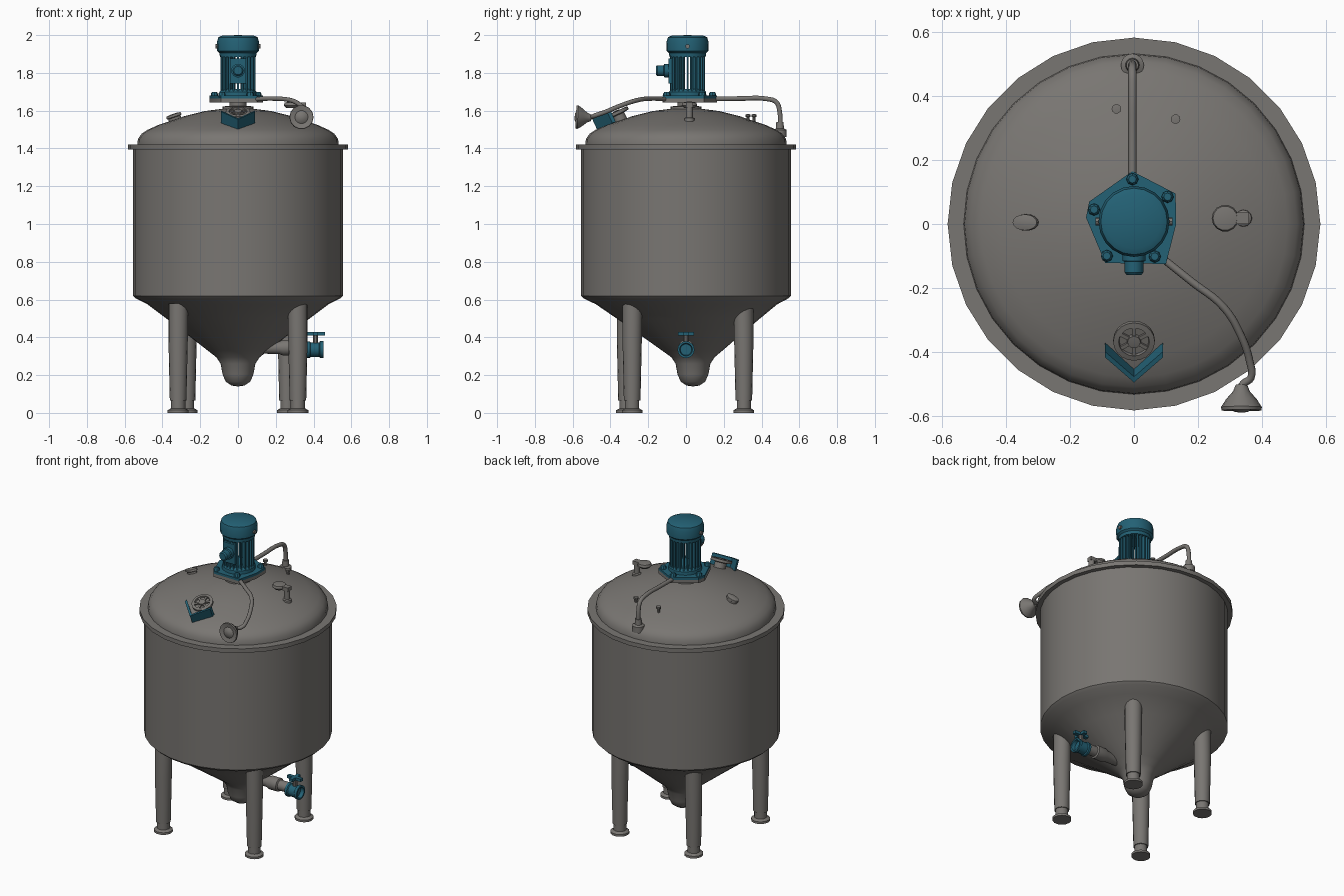
import bpy, bmesh, math
from mathutils import Vector, Matrix

if "Cube" in bpy.data.objects:
    bpy.data.objects.remove(bpy.data.objects["Cube"])


def material(name, rgb):
    m = bpy.data.materials.new(name)
    m.diffuse_color = (*rgb, 1)
    m.use_nodes = True
    m.node_tree.nodes["Principled BSDF"].inputs["Base Color"].default_value = m.diffuse_color
    return m


STEEL = material("warm grey steel", (0.19, 0.18, 0.168))
TEAL = material("teal paint", (0.017, 0.12, 0.178))


def finish(name, bm, mat, angle=35):
    bmesh.ops.remove_doubles(bm, verts=bm.verts, dist=1e-5)
    bmesh.ops.recalc_face_normals(bm, faces=bm.faces)
    me = bpy.data.meshes.new(name)
    bm.to_mesh(me)
    bm.free()
    me.materials.append(mat)
    ob = bpy.data.objects.new(name, me)
    bpy.context.collection.objects.link(ob)
    bpy.ops.object.select_all(action='DESELECT')
    ob.select_set(True)
    bpy.context.view_layer.objects.active = ob
    bpy.ops.object.shade_smooth_by_angle(angle=math.radians(angle))
    return ob


def lathe(name, profile, mat, loc=(0, 0, 0), axis=(0, 0, 1), segs=16, warp=None, angle=35):
    """Revolve (radius, height) points around an axis; ends on r = 0 close it."""
    bm = bmesh.new()
    rings = []
    for r, h in profile:
        if r == 0:
            rings.append([bm.verts.new((0, 0, h))] * segs)
        else:
            rings.append([bm.verts.new((r * math.cos(a), r * math.sin(a), h))
                          for a in (2 * math.pi * i / segs for i in range(segs))])
    for a, b in zip(rings, rings[1:]):
        for i in range(segs):
            j = (i + 1) % segs
            vs = list(dict.fromkeys((a[i], a[j], b[j], b[i])))
            if len(vs) > 2:
                bm.faces.new(vs)
    rot = Vector(axis).to_track_quat('Z', 'Y').to_matrix().to_4x4()
    bm.transform(Matrix.Translation(loc) @ rot)
    if warp:
        for v in bm.verts:
            warp(v.co)
    return finish(name, bm, mat, angle)


def cyl(name, r, h0, h1, mat, loc=(0, 0, 0), axis=(0, 0, 1), segs=16):
    return lathe(name, [(0, h0), (r, h0), (r, h1), (0, h1)], mat, loc, axis, segs)


def boxes(name, items, mat):
    """items: (size, matrix) pairs merged into one object."""
    bm = bmesh.new()
    for size, mtx in items:
        bmesh.ops.create_cube(bm, size=1, matrix=mtx @ Matrix.Diagonal((*size, 1)))
    return finish(name, bm, mat)


def prism(name, outline, z0, z1, mat):
    bm = bmesh.new()
    f = bm.faces.new([bm.verts.new((x, y, z0)) for x, y in outline])
    top = bmesh.ops.extrude_face_region(bm, geom=[f])["geom"]
    for v in top:
        if isinstance(v, bmesh.types.BMVert):
            v.co.z = z1
    return finish(name, bm, mat)


def tube(name, pts, r, mat):
    cu = bpy.data.curves.new(name, 'CURVE')
    cu.dimensions = '3D'
    cu.bevel_depth, cu.bevel_resolution, cu.resolution_u = r, 3, 5
    cu.use_fill_caps = True
    sp = cu.splines.new('BEZIER')
    sp.bezier_points.add(len(pts) - 1)
    for p, co in zip(sp.bezier_points, pts):
        p.co = co
        p.handle_left_type = p.handle_right_type = 'AUTO'
    cu.materials.append(mat)
    ob = bpy.data.objects.new(name, cu)
    bpy.context.collection.objects.link(ob)
    bpy.ops.object.select_all(action='DESELECT')
    ob.select_set(True)
    bpy.context.view_layer.objects.active = ob
    bpy.ops.object.convert(target='MESH')
    bpy.ops.object.shade_smooth_by_angle(angle=math.radians(50))


# Tank body: cylinder, cone and outlet sump, which sits slightly behind centre
def sump_shift(co):
    co.y += 0.037 * min(1, max(0, (0.6 - co.z) / 0.3))


lathe("tank_body", [(0, 0.14), (0.035, 0.145), (0.065, 0.165), (0.082, 0.205), (0.092, 0.26),
                    (0.115, 0.295), (0.16, 0.33), (0.25, 0.40), (0.38, 0.50), (0.48, 0.575),
                    (0.54, 0.605), (0.555, 0.62), (0.555, 1.40)], STEEL, segs=32, warp=sump_shift)

# Rim and domed lid
lathe("tank_rim", [(0.55, 1.395), (0.583, 1.395), (0.583, 1.422), (0.52, 1.422)], STEEL, segs=28)
lathe("domed_lid", [(0.533, 1.42), (0.53, 1.45), (0.51, 1.478), (0.48, 1.498), (0.42, 1.525),
                    (0.28, 1.572), (0.175, 1.598), (0.08, 1.61), (0, 1.613)], STEEL, segs=32)


# Legs with tops trimmed to the cone, and feet
def trim_leg(co):
    if co.z > 0.5:
        co.z = min(0.58, 0.41 + (math.hypot(co.x, co.y) - 0.25) * 0.77)


for side, x, y in (("front_left", -0.317, -0.315), ("front_right", 0.317, -0.285),
                   ("back_left", -0.27, 0.306), ("back_right", 0.262, 0.306)):
    lathe(side + "_leg", [(0, 0.065), (0.044, 0.065), (0.051, 0.38), (0.051, 0.58), (0, 0.58)],
          STEEL, (x, y, 0), segs=16, warp=trim_leg)
    lathe(side + "_foot", [(0, 0), (0.056, 0), (0.056, 0.014), (0.038, 0.024), (0.038, 0.07), (0, 0.07)],
          STEEL, (x, y, 0), segs=14)

# Drain pipe and valve
lathe("drain_pipe", [(0, 0.10), (0.03, 0.10), (0.034, 0.22), (0.042, 0.24), (0.042, 0.30), (0.032, 0.305),
                     (0.032, 0.38), (0, 0.38)], STEEL, (0, 0, 0.345), (1, 0, 0))
lathe("drain_valve", [(0, 0.43), (0.03, 0.43), (0.034, 0.452), (0.045, 0.452), (0.045, 0.435),
                      (0.038, 0.43), (0.038, 0.385), (0.044, 0.38), (0.044, 0.365), (0, 0.365)],
      TEAL, (0, 0, 0.335), (1, 0, 0))
cyl("valve_stem", 0.014, 0.365, 0.412, STEEL, (0.41, 0, 0), segs=10)
boxes("valve_handle", [((0.10, 0.024, 0.018), Matrix.Translation((0.41, 0, 0.42))),
                       ((0.024, 0.085, 0.018), Matrix.Translation((0.41, 0, 0.42)))], TEAL)

# Agitator neck and mounting plates
lathe("agitator_neck", [(0.082, 1.59), (0.082, 1.622), (0.045, 1.626), (0.045, 1.65)], STEEL)
outline = [(-0.005, 0.165), (0.13, 0.095), (0.132, 0.0), (0.10, -0.125), (-0.09, -0.122),
           (-0.15, 0.02), (-0.14, 0.07)]
prism("lower_mount_plate", outline, 1.643, 1.664, STEEL)
prism("upper_mount_plate", outline, 1.664, 1.679, TEAL)
for i, (x, y) in enumerate([(-0.005, 0.14), (0.105, 0.085), (0.065, -0.102), (-0.085, -0.10), (-0.125, 0.045)]):
    lathe(f"mount_bolt_{i + 1}", [(0, 1.67), (0.019, 1.67), (0.019, 1.69), (0.012, 1.70), (0, 1.70)],
          TEAL, (x, y, 0), segs=8)

# Motor: base, open fins, cap, terminal box
MY = 0.008
lathe("motor_base", [(0, 1.675), (0.10, 1.675), (0.098, 1.70), (0.085, 1.715), (0, 1.715)], TEAL, (0, MY, 0), segs=20)
fins = []
for i in range(24):
    m = Matrix.Translation((0, MY, 1.805)) @ Matrix.Rotation(2 * math.pi * i / 24, 4, 'Z')
    fins.append(((0.03, 0.008, 0.20), m @ Matrix.Translation((0.078, 0, 0))))
boxes("motor_fins", fins, TEAL)
lathe("motor_cap", [(0, 1.885), (0.096, 1.885), (0.098, 1.905), (0.110, 1.915), (0.111, 1.965),
                    (0.104, 1.988), (0.085, 1.997), (0, 2.0)], TEAL, (0, MY, 0), segs=20)
boxes("terminal_panel", [((0.085, 0.02, 0.13), Matrix.Translation((0, -0.083, 1.81)))], TEAL)
lathe("terminal_box", [(0, 0.08), (0.036, 0.08), (0.036, 0.115), (0.029, 0.118), (0.029, 0.152), (0.022, 0.16),
                       (0, 0.16)], TEAL, (0, 0, 1.812), (0, -1, 0), segs=14)
for sx, side in ((-1, "left"), (1, "right")):
    cyl(side + "_cap_bolt", 0.012, 0.10, 0.12, STEEL, (0, MY, 1.94), (sx, 0, 0), segs=8)

# Back pipe with flange
tube("back_pipe", [(-0.005, 0.12, 1.662), (-0.005, 0.28, 1.664), (-0.005, 0.43, 1.662), (-0.005, 0.478, 1.645),
                   (-0.005, 0.495, 1.60), (-0.005, 0.497, 1.48)], 0.013, STEEL)
lathe("back_pipe_flange", [(0.036, 1.46), (0.036, 1.498), (0.022, 1.505), (0.019, 1.54), (0, 1.54)],
      STEEL, (-0.005, 0.497, 0))

# Front pipe with flared spray head
tube("front_pipe", [(0.08, -0.10, 1.66), (0.18, -0.18, 1.664), (0.28, -0.26, 1.655), (0.335, -0.35, 1.625),
                    (0.362, -0.43, 1.592), (0.366, -0.48, 1.575), (0.338, -0.505, 1.565), (0.336, -0.54, 1.56)],
     0.012, STEEL)
lathe("spray_head", [(0, 0), (0.018, 0), (0.026, 0.02), (0.048, 0.045), (0.064, 0.07), (0.062, 0.08),
                     (0.035, 0.074), (0.02, 0.085), (0, 0.087)], STEEL,
      (0.336, -0.503, 1.562), (0, -1, 0.05), segs=14)

# Sight port on the front of the lid, tilted along the dome normal
N = Vector((0, -0.42, 0.907))
PORT = (0, -0.345, 1.545)
lathe("sight_port", [(0.036, -0.02), (0.036, 0.035), (0.065, 0.04), (0.065, 0.056), (0.048, 0.058),
                     (0.046, 0.046), (0.022, 0.046), (0.02, 0.06), (0, 0.062)], STEEL, PORT, N, segs=20)
tilt = N.to_track_quat('Z', 'Y').to_matrix().to_4x4()
boxes("sight_port_spokes", [((0.10, 0.012, 0.01), Matrix.Translation(Vector(PORT) + N * 0.05) @ tilt
                             @ Matrix.Rotation(math.radians(a), 4, 'Z')) for a in (30, 90, 150)], STEEL)

# V-shaped guard in front of the sight port
bm = bmesh.new()
UP = N * 0.066
for sx in (-1, 1):
    a, b = Vector((sx * 0.09, -0.39, 1.535)), Vector((0, -0.468, 1.494))
    t = Vector((0, 0.018, 0.006))
    bmesh.ops.convex_hull(bm, input=[bm.verts.new(p + q + u) for p in (a, b)
                                     for q in (Vector(), t) for u in (Vector(), UP)])
finish("v_guard", bm, TEAL)

# Lid fittings: left cap, right hooked vent, two small plugs
LN = Vector((-0.32, 0, 0.95))


def stretch(co):
    co.y = 0.005 + (co.y - 0.005) * 0.62


lathe("left_lid_cap", [(0.034, -0.02), (0.034, 0.012), (0.042, 0.016), (0.040, 0.028), (0.018, 0.032), (0, 0.032)],
      STEEL, (-0.333, 0.005, 1.553), LN, warp=stretch)
lathe("right_vent_stem", [(0.028, 1.53), (0.026, 1.56), (0.018, 1.565), (0.018, 1.635), (0, 1.64)],
      STEEL, (0.342, 0.018, 0), segs=12)
lathe("right_vent_head", [(0, 1.615), (0.03, 1.615), (0.042, 1.628), (0.038, 1.643), (0, 1.65)],
      STEEL, (0.285, 0.018, 0), segs=14)
boxes("right_vent_arm", [((0.08, 0.036, 0.024), Matrix.Translation((0.32, 0.018, 1.63)))], STEEL)
for name, x, y in (("left_plug", -0.055, 0.36), ("right_plug", 0.13, 0.328)):
    lathe(name, [(0.008, 1.53), (0.008, 1.565), (0.015, 1.568), (0.015, 1.58), (0, 1.582)],
          STEEL, (x, y, 0), segs=10)
